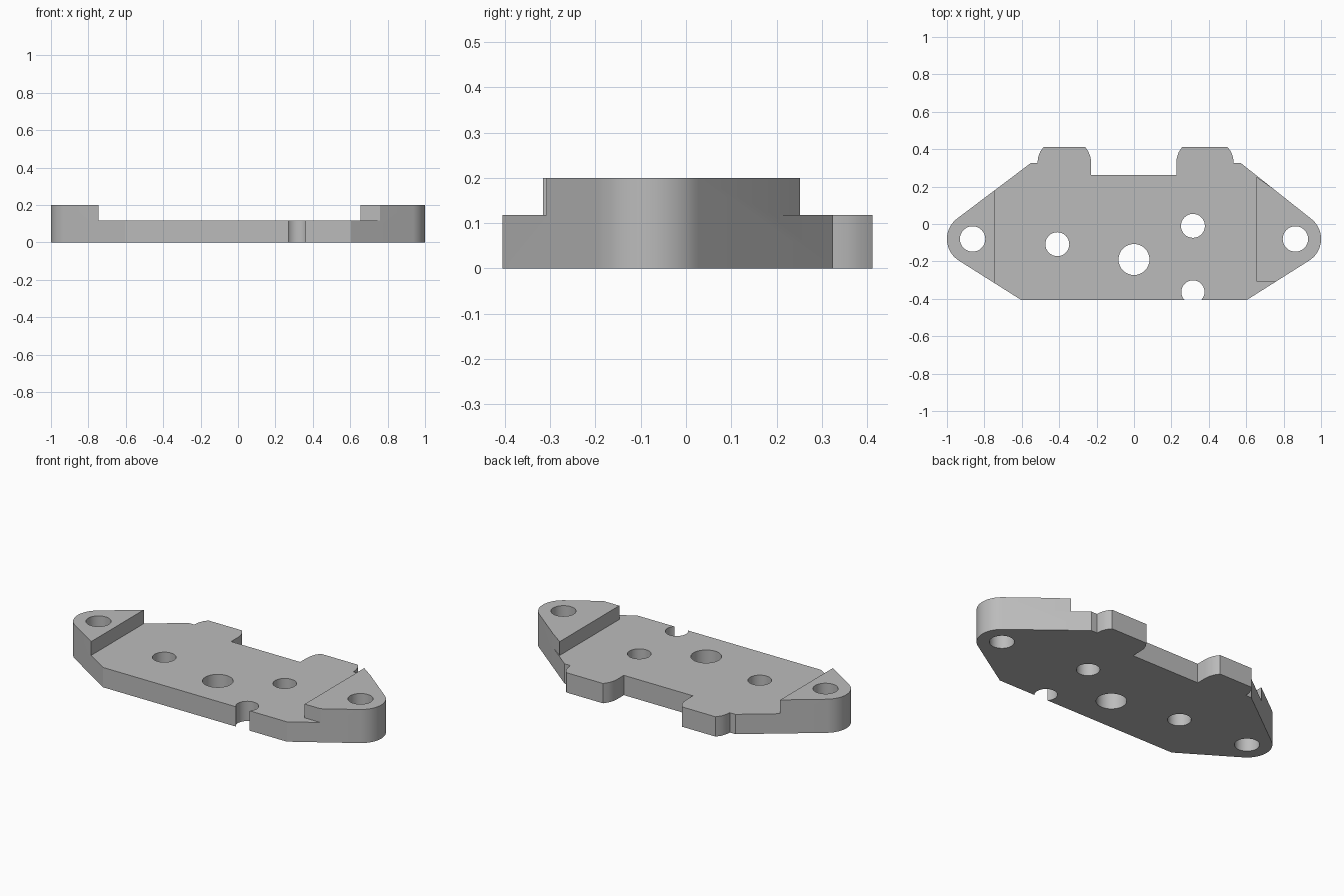
import bpy, bmesh
from math import sin, cos, radians

if "Cube" in bpy.data.objects:
    bpy.data.objects.remove(bpy.data.objects["Cube"], do_unlink=True)

PLATE, TOP = 0.118, 0.2
END_X, END_Y, END_R = 0.863, -0.08, 0.137

grey = bpy.data.materials.new("plain grey")
grey.use_nodes = True
colour = (0.5, 0.5, 0.5, 1)
grey.diffuse_color = colour
grey.node_tree.nodes["Principled BSDF"].inputs["Base Color"].default_value = colour


def arc(cx, cy, r, start, end, steps):
    angles = [radians(start + (end - start) * i / steps) for i in range(steps + 1)]
    return [(cx + r * cos(a), cy + r * sin(a)) for a in angles]


def prism(name, points, low, high):
    """Extrude a counter-clockwise outline between two heights."""
    bm = bmesh.new()
    face = bm.faces.new([bm.verts.new((x, y, low)) for x, y in points])
    grown = bmesh.ops.extrude_face_region(bm, geom=[face])["geom"]
    verts = [v for v in grown if isinstance(v, bmesh.types.BMVert)]
    bmesh.ops.translate(bm, verts=verts, vec=(0, 0, high - low))
    bmesh.ops.recalc_face_normals(bm, faces=bm.faces)
    mesh = bpy.data.meshes.new(name)
    bm.to_mesh(mesh)
    bm.free()
    mesh.materials.append(grey)
    obj = bpy.data.objects.new(name, mesh)
    bpy.context.collection.objects.link(obj)
    return obj


def cut(target, cutter):
    mod = target.modifiers.new(cutter.name, "BOOLEAN")
    mod.operation = "DIFFERENCE"
    mod.solver = "EXACT"
    mod.object = cutter
    bpy.context.view_layer.objects.active = target
    bpy.ops.object.modifier_apply(modifier=mod.name)
    bpy.data.objects.remove(cutter, do_unlink=True)


# Bracket outline: rounded ends, tapered flanks, two round-shouldered tabs
right_tab = [(0.533, 0.325), (0.53, 0.355), (0.519, 0.386), (0.5, 0.412),
             (0.258, 0.412), (0.24, 0.386), (0.229, 0.355), (0.226, 0.325)]
left_tab = [(-x - 0.003 + 0.02 * (x > 0.4), y) for x, y in reversed(right_tab)]
outline = [(-0.605, -0.405), (0.605, -0.405)]
outline += arc(END_X, END_Y, END_R, -57.6, 52, 20)
outline += [(0.572, 0.325)] + right_tab + [(0.226, 0.262), (-0.229, 0.262)]
outline += left_tab + [(-0.553, 0.325)]
outline += arc(-END_X, END_Y, END_R, 128, 237.6, 20)
bracket = prism("mounting_bracket", outline, 0, TOP)

# Lower the middle, leaving a raised pad at each end
recess = [(-0.746, -0.6), (0.9, -0.6), (0.9, -0.308), (0.655, -0.308),
          (0.655, 0.252), (0.76, 0.178), (0.76, 0.6), (-0.746, 0.6)]
cut(bracket, prism("recess_cutter", recess, PLATE, TOP + 0.2))

# Bolt holes and the open notch on the front edge
holes = [(-END_X, END_Y, 0.068), (END_X, END_Y, 0.068), (-0.41, -0.108, 0.064),
         (0, -0.19, 0.083), (0.315, -0.01, 0.064), (0.315, -0.363, 0.062)]
for x, y, r in holes:
    cut(bracket, prism("hole_cutter", arc(x, y, r, 0, 348.75, 31), -0.1, TOP + 0.1))

# Smooth the curved walls, keep the corners crisp
bpy.ops.object.select_all(action="DESELECT")
bracket.select_set(True)
bpy.context.view_layer.objects.active = bracket
bpy.ops.object.shade_smooth_by_angle(angle=radians(25))
